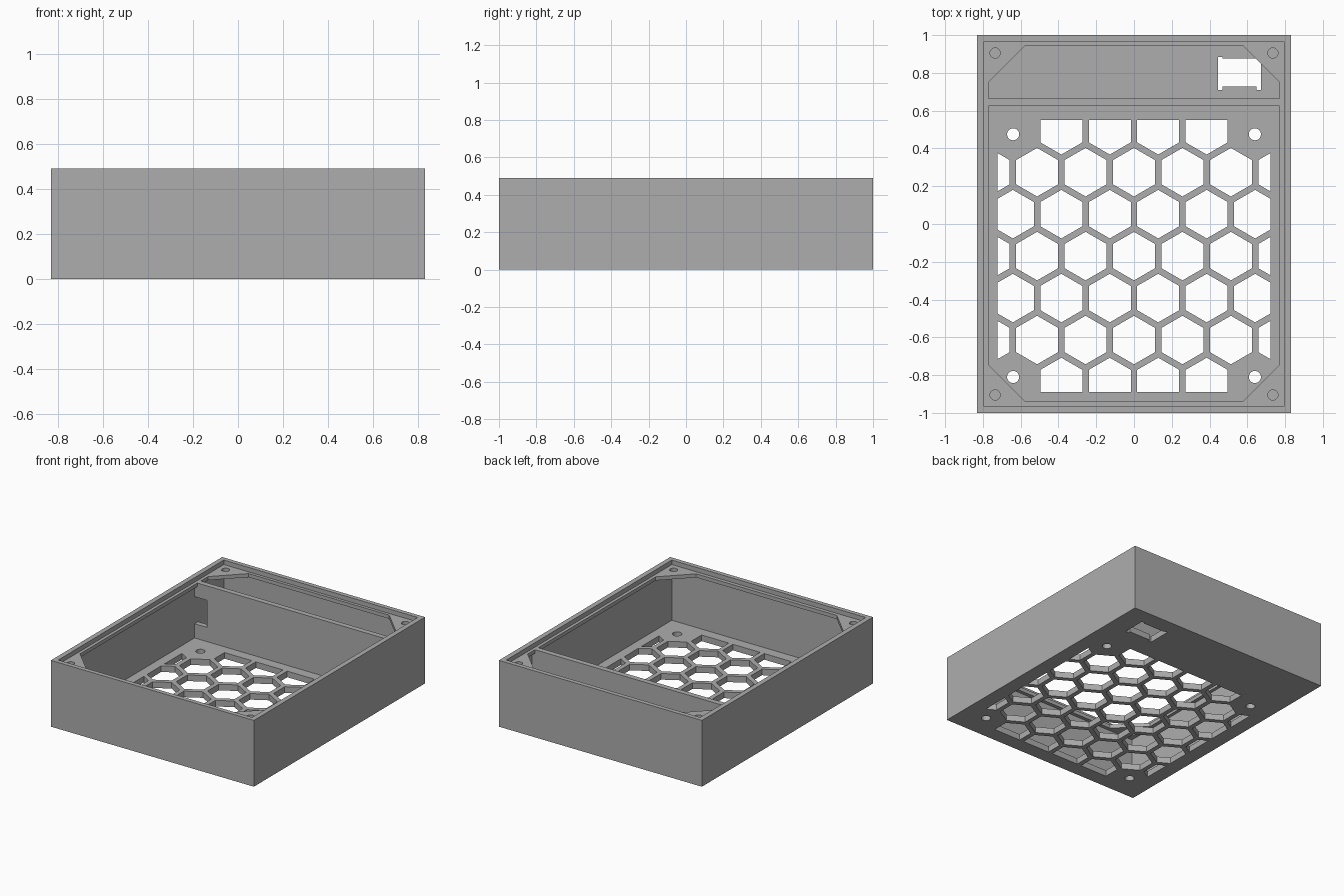
import bpy, bmesh, math

if "Cube" in bpy.data.objects:
    bpy.data.objects.remove(bpy.data.objects["Cube"])

grey = bpy.data.materials.new("plain_grey")
grey.diffuse_color = (0.42, 0.42, 0.42, 1)
grey.use_nodes = True
grey.node_tree.nodes["Principled BSDF"].inputs["Base Color"].default_value = grey.diffuse_color


def prisms(name, outlines, z0, z1):
    """One object made of upright prisms, one per counter-clockwise outline."""
    bm = bmesh.new()
    for pts in outlines:
        lo = [bm.verts.new((x, y, z0)) for x, y in pts]
        hi = [bm.verts.new((x, y, z1)) for x, y in pts]
        bm.faces.new(lo[::-1])
        bm.faces.new(hi)
        n = len(pts)
        for i in range(n):
            j = (i + 1) % n
            bm.faces.new((lo[i], lo[j], hi[j], hi[i]))
    bmesh.ops.recalc_face_normals(bm, faces=bm.faces)
    me = bpy.data.meshes.new(name)
    bm.to_mesh(me)
    bm.free()
    me.materials.append(grey)
    ob = bpy.data.objects.new(name, me)
    bpy.context.collection.objects.link(ob)
    return ob


def cut(ob, outlines, z0, z1):
    """Subtract prisms from an object and remove the cutter."""
    cutter = prisms("cutter", outlines, z0, z1)
    cutter.hide_render = True
    mod = ob.modifiers.new("cut", 'BOOLEAN')
    mod.operation, mod.solver, mod.object = 'DIFFERENCE', 'EXACT', cutter
    bpy.context.view_layer.objects.active = ob
    bpy.ops.object.modifier_apply(modifier=mod.name)
    bpy.data.objects.remove(cutter)


def rect(x0, x1, y0, y1):
    return [(x0, y0), (x1, y0), (x1, y1), (x0, y1)]


def ngon(cx, cy, r, n, start=0.0):
    return [(cx + r * math.cos(start + math.tau * i / n),
             cy + r * math.sin(start + math.tau * i / n)) for i in range(n)]


def clip(pts, axis, limit, sign):
    """Keep the part of a convex outline where sign * coordinate <= sign * limit."""
    out = []
    for i, a in enumerate(pts):
        b = pts[(i + 1) % len(pts)]
        da, db = sign * (limit - a[axis]), sign * (limit - b[axis])
        if da >= 0:
            out.append(a)
        if da * db < 0:
            t = da / (da - db)
            out.append((a[0] + t * (b[0] - a[0]), a[1] + t * (b[1] - a[1])))
    return out


FLOOR, LIP0, LIP1, TOP = 0.045, 0.43, 0.457, 0.49
WX, WY = 0.793, 0.967

# Open tray
case = prisms("case", [rect(-0.83, 0.83, -1, 1)], 0, TOP)
cut(case, [rect(-WX, WX, -WY, WY)], FLOOR, 0.6)

# Honeycomb grille, clipped to a rectangle, with the corners left solid
pitch, row, mid = 0.2565, 0.2221, -0.17
hexes = []
for k in range(-3, 4):
    shift = pitch / 2 if k % 2 else 0
    for i in range(-4, 4):
        x = i * pitch + shift
        if abs(x) > 0.8 or (abs(k) == 3 and abs(x) > 0.5):
            continue
        h = ngon(x, mid + k * row, 0.1285, 6, math.pi / 6)
        for axis, lim, s in ((0, 0.722, 1), (0, -0.722, -1), (1, 0.55, 1), (1, -0.89, -1)):
            h = clip(h, axis, lim, s)
        hexes.append(h)

# Mounting holes and the connector opening with its end slots
holes = [ngon(sx * 0.64, y, 0.032, 24) for sx in (-1, 1) for y in (0.475, -0.81)]
socket = [(0.445, 0.71), (0.469, 0.71), (0.469, 0.728), (0.648, 0.728), (0.648, 0.71),
          (0.672, 0.71), (0.672, 0.885), (0.648, 0.885), (0.648, 0.876), (0.469, 0.876),
          (0.469, 0.885), (0.445, 0.885)]
cut(case, hexes + holes + [socket], -0.1, 0.1)

# Divider wall with a cable gap at its left end
divider = prisms("divider", [rect(-WX - 0.005, WX + 0.005, 0.625, 0.665)], FLOOR - 0.005, LIP0)
cut(divider, [rect(-0.9, -0.69, 0.5, 0.8)], 0.15, 0.35)

# Lid ledge with bevelled corner tabs and screw holes
ledge = prisms("lid_ledge", [rect(-WX - 0.005, WX + 0.005, -WY - 0.005, WY + 0.005)], LIP0, LIP1)
back_opening = [(-0.77, 0.665), (0.77, 0.665), (0.77, 0.75), (0.575, 0.945),
                (-0.575, 0.945), (-0.77, 0.75)]
front_opening = [(-0.77, 0.625), (-0.77, -0.745), (-0.575, -0.94), (0.575, -0.94),
                 (0.77, -0.745), (0.77, 0.625)]
screws = [ngon(sx * 0.735, sy * 0.905, 0.027, 24) for sx in (-1, 1) for sy in (-1, 1)]
cut(ledge, [back_opening, front_opening] + screws, 0.4, 0.48)
